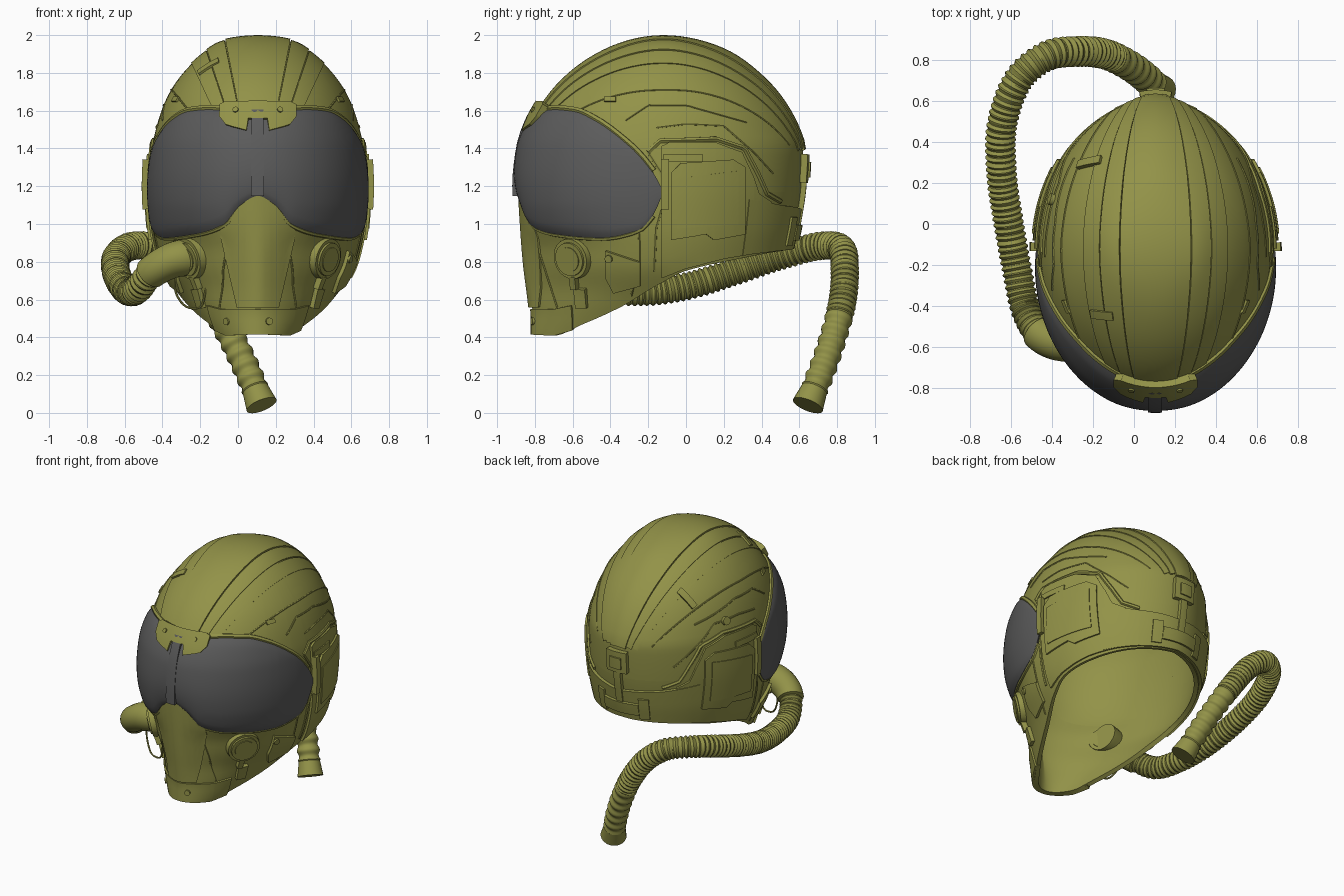
import bpy, bmesh
from math import sin, cos, pi, radians, sqrt, copysign
from mathutils import Vector
from mathutils.bvhtree import BVHTree

if "Cube" in bpy.data.objects:
    bpy.data.objects.remove(bpy.data.objects["Cube"])

OLIVE, DARK = bpy.data.materials.new("olive"), bpy.data.materials.new("dark_visor")
OLIVE.diffuse_color, DARK.diffuse_color = (0.29, 0.29, 0.065, 1), (0.105, 0.105, 0.105, 1)
CX, CY, TOP = 0.105, -0.12, 1.985
C = Vector((CX, CY, 1.1))

def interp(tab, x, mode=1):
    """Curve through (x, y) pairs: 0 straight, 1 monotone, 2 rounded."""
    x = min(max(x, tab[0][0]), tab[-1][0])
    d = [(b[1] - a[1]) / (b[0] - a[0]) for a, b in zip(tab, tab[1:])]
    i = max(k for k in range(len(d)) if x >= tab[k][0])
    h = tab[i + 1][0] - tab[i][0]
    t = (x - tab[i][0]) / h
    if mode == 0:
        return tab[i][1] + d[i] * h * t
    def mean(a, b): return (a + b) / 2 if mode == 2 else 0 if a * b <= 0 else 2 * a * b / (a + b)
    m0 = mean(d[i - 1], d[i]) if i else d[0]
    m1 = mean(d[i], d[i + 1]) if i + 1 < len(d) else d[-1]
    return ((2*t**3 - 3*t*t + 1) * tab[i][1] + (t**3 - 2*t*t + t) * h * m0
            + (3*t*t - 2*t**3) * tab[i + 1][1] + (t**3 - t*t) * h * m1)

# Helmet sections: height, front y, back y, half width
SECT = [(0.36, -.81, .47, .25), (0.5, -.81, .50, .35), (0.6, -.82, .52, .41), (0.8, -.845, .54, .52),
        (1.0, -.86, .58, .56), (1.2, -.87, .61, .57), (1.4, -.85, .62, .56), (1.5, -.82, .59, .54),
        (1.6, -.77, .54, .51), (1.7, -.70, .47, .465), (1.8, -.60, .37, .395), (1.9, -.45, .23, .29),
        (1.96, -.30, .07, .19), (TOP, CY, CY, 0)]
COL = [[(sqrt(TOP - r[0]), r[k]) for r in reversed(SECT)] for k in (1, 2, 3)]
PINCH = [(.42, 1.0), (.55, 1.2), (.7, 1.45), (.85, 1.42), (1.0, 1.08), (1.1, 1.0)]

def dome_point(a, s):
    a, (yf, yb, w) = radians(a), [interp(c, s) for c in COL]
    p = interp(PINCH, TOP - s * s) if cos(a) > 0 else 1.12
    x = copysign(abs(sin(a)) ** p, sin(a)) * w
    return Vector((CX + x, CY - cos(a) * ((CY - yf) if cos(a) > 0 else (yb - CY)), TOP - s * s))

# Reference surface used only to project details
ref = [dome_point(i * 3.75, 1.275 * j / 70) for i in range(96) for j in range(71)]
BASE = BVHTree.FromPolygons(ref, [(i*71 + j, i*71 + j + 1, (i+1) % 96 * 71 + j + 1, (i+1) % 96 * 71 + j)
                                  for i in range(96) for j in range(70)])
def with_normal(p):
    n = BASE.find_nearest(p)[1]
    n = n if n.length > 0.5 else Vector((0, 0, 1))
    return p, (n if n.dot(p - C) > 0 else -n)
def cast(o, d):
    o, d = Vector(o), Vector(d)
    return with_normal(BASE.ray_cast(o, d)[0] or BASE.find_nearest(o + 2 * d)[0])
def dome(a, s): return with_normal(dome_point(a, s))
def wall(a, z): return dome(a, sqrt(max(TOP - z, 0)))
def front(x, z): return cast((x, -3, z), (0, 1, 0))
def side(sg): return lambda y, z: cast((CX + sg * 2, y, z), (-sg, 0, 0))
def crown(th, b):
    th, b = radians(th), radians(b)
    return cast(C, (sin(b) * cos(th), sin(th), cos(b) * cos(th)))

def finish(name, bm, mat=OLIVE, depth=0):
    me = bpy.data.meshes.new(name)
    bm.to_mesh(me)
    bm.free()
    me.materials.append(mat)
    o = bpy.data.objects.new(name, me)
    bpy.context.collection.objects.link(o)
    bpy.context.view_layer.objects.active = o
    o.select_set(True)
    if depth:
        m = o.modifiers.new("thickness", 'SOLIDIFY')
        m.thickness, m.offset = depth, -1
        bpy.ops.object.modifier_apply(modifier=m.name)
    bpy.ops.object.shade_smooth_by_angle(angle=radians(35))
    o.select_set(False)

def patch(name, proj, lo, hi, off=0.0, mat=OLIVE, depth=None, nu=12, nv=8, mode=0):
    """Plate lying on the helmet between the curves lo(u) and hi(u)."""
    a, b = lo[0][0], lo[-1][0]
    us = sorted({round(a + (b - a) * i / nu, 5) for i in range(nu + 1)} | {t[0] for t in lo + hi if a <= t[0] <= b})
    bm, grid, mid = bmesh.new(), [], len(us) // 2
    for u in us:
        l, h = interp(lo, u, mode), interp(hi, u, mode)
        hits = [proj(u, l + (h - l) * j / nv) for j in range(nv + 1)]
        ks = [off((u - a) / (b - a), j / nv) if callable(off) else off for j in range(nv + 1)]
        grid.append([bm.verts.new(p + n * k) for (p, n), k in zip(hits, ks)])
        if len(grid) == mid + 1:
            outward = hits[nv // 2][1]
    for c, d in zip(grid, grid[1:]):
        for j in range(nv):
            bm.faces.new((c[j], c[j+1], d[j+1], d[j]))
    bm.normal_update()
    if grid[mid][nv // 2].normal.dot(outward) < 0:
        bmesh.ops.reverse_faces(bm, faces=bm.faces[:])
    bmesh.ops.remove_doubles(bm, verts=bm.verts[:], dist=1e-4)
    finish(name, bm, mat, depth or 0.02 + off)

def box(name, proj, u0, u1, v0, v1, off, mat=OLIVE, n=6):
    u0, u1 = sorted((u0, u1))
    patch(name, proj, [(u0, v0), (u1, v0)], [(u0, v1), (u1, v1)], off, mat, nu=n, nv=8)

def disc(name, proj, u, v, r, h):
    p, n = proj(u, v)
    bm = bmesh.new()
    bmesh.ops.create_cone(bm, cap_ends=True, segments=24, radius1=r, radius2=r * .94, depth=2 * h)
    bm.transform(n.to_track_quat('Z', 'Y').to_matrix().to_4x4())
    bmesh.ops.translate(bm, verts=bm.verts[:], vec=p)
    finish(name, bm)

def sweep(name, ctrl, rad, sides=20, step=0.0065):
    """Round tube along points, with radius rad(distance, length)."""
    T = [0]
    for a, b in zip(ctrl, ctrl[1:]):
        T.append(T[-1] + (Vector(b) - Vector(a)).length)
    cols = [[(t, p[k]) for t, p in zip(T, ctrl)] for k in range(3)]
    def at(d): return Vector([interp(c, d, 2) for c in cols])
    bm, rings, nor, n = bmesh.new(), [], Vector((0.3, 0.2, 1)), max(2, int(T[-1] / step))
    for k in range(n + 1):
        d = T[-1] * k / n
        tan = (at(d + .004) - at(d - .004)).normalized()
        nor = (nor - tan * nor.dot(tan)).normalized()
        p, bi, r = at(d), tan.cross(nor), rad(d, T[-1])
        rings.append([bm.verts.new(p + r * (nor * cos(2*pi*j/sides) + bi * sin(2*pi*j/sides))) for j in range(sides)])
    for a, b in zip(rings, rings[1:]):
        for j in range(sides):
            bm.faces.new((a[j], a[(j+1) % sides], b[(j+1) % sides], b[j]))
    bm.faces.new(rings[0][::-1])
    bm.faces.new(rings[-1])
    finish(name, bm)

def rib(name, proj, pts, r=0.006):
    fine = [(a[0] + (b[0]-a[0])*k/6, a[1] + (b[1]-a[1])*k/6) for a, b in zip(pts, pts[1:]) for k in range(6)] + [pts[-1]]
    sweep(name, [proj(*q)[0] for q in fine], lambda d, L: r, 6, 0.03)
def mir(t): return [(-a, z) for a, z in reversed(t)] + t[1:]

# Shells above and below the visor opening
vis_top = [(0, 1.58), (30, 1.6), (45, 1.59), (59, 1.54), (76, 1.41), (86, 1.27), (90, 1.17)]
vis_bot = [(0, 1.14), (9, 1.1), (20, 1.0), (40, .95), (64, .93), (80, .97), (86, 1.05), (90, 1.17)]
bottom = [(0, .415), (34, .41), (52, .47), (71, .56), (88, .68), (100, .75), (119, .80), (150, .85), (180, .87)]
up_lo = mir([(a, sqrt(TOP - z)) for a, z in vis_top + [(180, 1.17)]])
patch("upper_shell", dome, up_lo, [(-180, 0), (180, 0)], 0, OLIVE, .03, 120, 40, 1)
patch("lower_shell", wall, mir(bottom), mir(vis_bot + [(180, 1.17)]), 0, OLIVE, .03, 120, 16, 1)
# Visor with olive liner, strut, rims and brow clip
def bulge(u, v): return .012 + .035 * sqrt(max(sin(pi * v), 0)) * (1 - (2*u - 1)**4)
patch("visor", wall, mir(vis_bot), mir(vis_top), bulge, DARK, .015, 72, 24, 1)
patch("visor_liner", wall, mir(vis_bot), mir(vis_top), -.01, OLIVE, .015, 72, 16, 1)
box("visor_strut", wall, -3.5, 3, 1.15, 1.58, .05, DARK)
rib("visor_top_rim", wall, [(a, interp(vis_top, abs(a)) + .012) for a in range(-86, 87, 4)], .018)
rib("visor_bottom_rim", wall, [(a, interp(vis_bot, abs(a)) - .008) for a in range(-86, 87, 4)], .012)
patch("brow_clip", front, [(-.08, 1.55), (-.05, 1.51), (.05, 1.48), (.06, 1.54), (.15, 1.54), (.16, 1.48), (.26, 1.51),
      (.29, 1.55)], [(-.08, 1.61), (-.05, 1.625), (.26, 1.625), (.29, 1.61)], .05)
# Crown strips running front to back
def strip(name, b0, b1, t0, t1, off): patch(name, crown, [(t0, b0), (t1, b0)], [(t0, b1), (t1, b1)], off, nu=40)
strip("crown_band", -11, 11, -51, 68, .015)
# Nose wedge and chin plate
def ridge(u, v): return .006 + .014 * (1 - abs(2*u - 1))
patch("nose_wedge", front, [(-.09, .93), (.0, .56), (.21, .56), (.30, .93)],
      [(-.09, .97), (.05, 1.15), (.16, 1.15), (.30, .97)], ridge, depth=.03)
patch("chin_plate", wall, mir([(0, .415), (34, .412), (46, .44)]), mir([(0, .55), (34, .55), (46, .57)]), .012, nu=24)
for x in (-.05, .16):
    disc("chin_bolt", front, x, .485, .02, .022)
    disc("brow_bolt", front, x + .05, 1.58, .016, .058)

for s in (-1, 1):
    sd = side(s)
    strip("crown_strip", *sorted((s * 11.4, s * 18)), -50, 67, .010)
    strip("crown_outer_strip", *sorted((s * 18.4, s * 25)), -49, 66, .006)
    # Ear cover, raised panel and jaw bracket
    patch("ear_cover", sd, [(-.13, .72), (0, .77), (.2, .82), (.44, .86)], [(-.13, 1.41), (-.09, 1.43), (.15, 1.43),
          (.29, 1.38), (.35, 1.25), (.38, 1.16), (.44, 1.12)], .016, nu=20, nv=16)
    patch("ear_panel", sd, [(-.08, .92), (.1, .95), (.14, .92), (.3, .95)],
          [(-.08, 1.27), (-.03, 1.32), (.24, 1.34), (.3, 1.30)], .03)
    patch("ear_hatch", sd, [(-.05, .98), (.26, 1.0)], [(-.05, 1.24), (.26, 1.28)], .036)
    patch("jaw_bracket", sd, [(-.42, .72), (-.38, .64), (-.24, .68)], [(-.42, .86), (-.36, .84), (-.24, .80)], .02)
    box("ear_bracket", sd, -.13, -.09, 1.08, 1.34, .045)
    box("ear_bracket_top", sd, -.12, .08, 1.33, 1.37, .025)
    box("side_slot", sd, -.43, -.37, 1.645, 1.67, .012)
    # Cheek port with hinge and buckle
    for nm, r, h in (("port_flange", .115, .028), ("port_ring", .095, .04), ("port_cap", .07, .045)):
        disc(nm, wall, s * 49, .82, r, h)
    box("port_hinge", wall, s * 48, s * 51, .66, .73, .035)
    box("port_buckle", wall, s * 49, s * 55, .56, .66, .025)
    disc("jaw_bolt", sd, -.4, .82, .022, .03)
    # Raised seams
    rib("crown_seam", crown, [(-46, s * 36), (0, s * 37), (60, s * 34)], .005)
    rib("ear_arch", sd, [(-.2, 1.38), (-.14, 1.44), (.16, 1.45), (.31, 1.40), (.38, 1.27), (.43, 1.16), (.5, 1.12)], .014)
    rib("side_seam_low", sd, [(-.16, 1.51), (0, 1.53), (.2, 1.52), (.36, 1.38), (.46, 1.27)])
    rib("side_seam_high", sd, [(-.32, 1.55), (-.2, 1.63), (0, 1.63), (.32, 1.54)])
    rib("cheek_seam", wall, [(s * 22, .96), (s * 30, .75), (s * 36, .56)])
    rib("jaw_seam", wall, [(s * 80, .95), (s * 80, .80), (s * 76, .62)])
    rib("visor_hinge_edge", sd, [(-.2, 1.38), (-.13, 1.27), (-.12, 1.12), (-.16, .98), (-.17, .75)], .009)
# Rear band and clips
patch("rear_band", wall, [(128, .84), (150, .86), (180, .875), (210, .86), (232, .84)],
      [(128, 1.13), (150, 1.1), (180, 1.08), (210, 1.1), (232, 1.13)], .02, nu=24)
for nm, a, w, z0, z1, off in (("top_clip", 180, 9, 1.22, 1.37, .035), ("clip_lever", 180, 5, 1.25, 1.33, .045),
                              ("strap", 180, 3.5, 1.0, 1.24, .028), ("buckle", 180, 15, .92, 1.0, .038),
                              ("left_loop", 161.5, 3.5, .89, 1.04, .032), ("right_loop", 198.5, 3.5, .89, 1.04, .032)):
    box("rear_" + nm, wall, a - w, a + w, z0, z1, off)
# Small fittings on the crown
box("crown_handle", crown, 30, 33, -34, -22, .022)
box("crown_clip", crown, -24, -21, -24, -15, .018)
disc("crown_button", crown, 20, -50, .03, .02)
# Breathing hose with smooth elbow, ribbed length and flared end
def hose_r(d, L):
    if d < .3:
        return .098 - .06 * max(d - .1, 0)
    if d > L - .1:
        return .07 + .015 * (d - L + .1) / .1
    return .07 + .006 * sin(2 * pi * d / (.072 if d > L - .55 else .031))
sweep("breathing_hose", [(-.20, -.55, .83), (-.34, -.575, .81), (-.45, -.54, .75), (-.525, -.42, .66), (-.57, -.22, .64),
      (-.61, 0, .67), (-.645, .25, .745), (-.64, .5, .83), (-.55, .72, .885), (-.42, .82, .87), (-.28, .84, .77),
      (-.15, .83, .60), (-.02, .77, .37), (.06, .71, .2), (.125, .645, .04)], hose_r)
sweep("mask_wire", [(-.33, -.57, .74), (-.33, -.56, .64), (-.27, -.59, .56), (-.2, -.6, .56), (-.17, -.61, .66)],
      lambda d, L: .006, 8, .02)

for m in bpy.data.materials:
    if m.users and not m.is_grease_pencil:
        m.use_nodes = True
        m.node_tree.nodes["Principled BSDF"].inputs["Base Color"].default_value = m.diffuse_color
